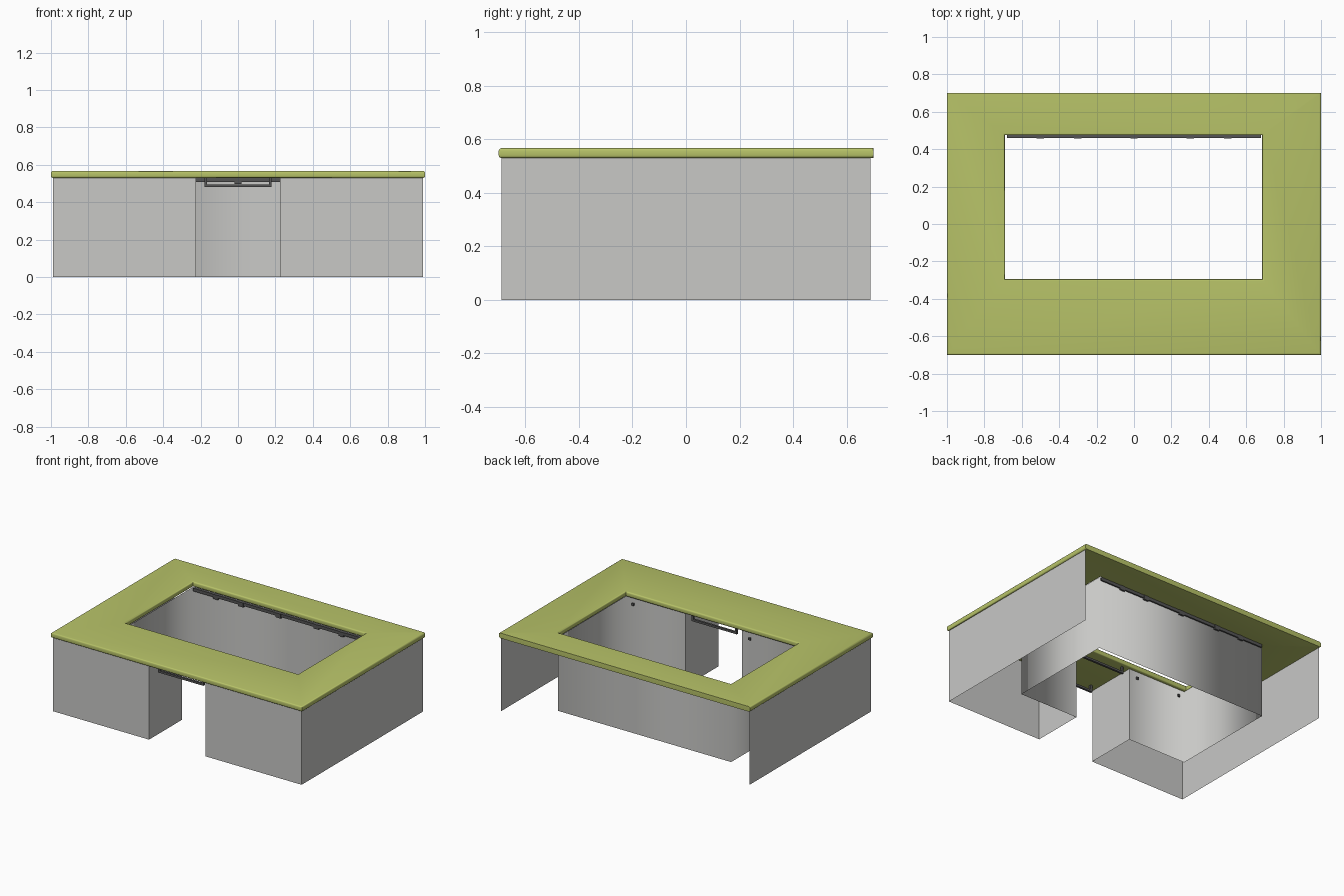
import bpy, bmesh

if "Cube" in bpy.data.objects:
    bpy.data.objects.remove(bpy.data.objects["Cube"])


def material(name, rgb):
    m = bpy.data.materials.new(name)
    m.diffuse_color = (*rgb, 1)
    m.use_nodes = True
    m.node_tree.nodes["Principled BSDF"].inputs["Base Color"].default_value = m.diffuse_color
    return m


GREEN = material("olive_green", (0.48, 0.55, 0.14))
GREY = material("light_grey", (0.58, 0.58, 0.565))
DARK = material("dark_grey", (0.09, 0.09, 0.09))


def finish(bm, name, mat):
    me = bpy.data.meshes.new(name)
    bm.to_mesh(me)
    bm.free()
    ob = bpy.data.objects.new(name, me)
    bpy.context.collection.objects.link(ob)
    me.materials.append(mat)
    return ob


def sheet(name, path, top, smooth=False):
    """Upright thin panel following a floor path."""
    bm = bmesh.new()
    low = [bm.verts.new((x, y, 0)) for x, y in path]
    high = [bm.verts.new((x, y, top)) for x, y in path]
    for i in range(len(path) - 1):
        f = bm.faces.new((low[i], low[i + 1], high[i + 1], high[i]))
        f.smooth = smooth
    return finish(bm, name, GREY)


def box(name, x0, x1, y0, y1, z0, z1):
    bm = bmesh.new()
    bmesh.ops.create_cube(bm, size=1)
    for v in bm.verts:
        v.co.x = x0 if v.co.x < 0 else x1
        v.co.y = y0 if v.co.y < 0 else y1
        v.co.z = z0 if v.co.z < 0 else z1
    return finish(bm, name, DARK)


Z0, Z1 = 0.53, 0.567

# counter top: rectangular ring, rounded everywhere except along the back
bm = bmesh.new()
outer = [(-1, -0.7), (1, -0.7), (1, 0.7), (-1, 0.7)]
inner = [(-0.69, -0.295), (0.685, -0.295), (0.685, 0.475), (-0.69, 0.475)]
ring = {(k, z): [bm.verts.new((x, y, z)) for x, y in pts]
        for k, pts in (("o", outer), ("i", inner)) for z in (Z0, Z1)}
for i in range(4):
    j = (i + 1) % 4
    ol, oh, il, ih = (ring[k] for k in (("o", Z0), ("o", Z1), ("i", Z0), ("i", Z1)))
    bm.faces.new((oh[i], oh[j], ih[j], ih[i]))
    bm.faces.new((ol[j], ol[i], il[i], il[j]))
    bm.faces.new((ol[i], ol[j], oh[j], oh[i]))
    bm.faces.new((il[j], il[i], ih[i], ih[j]))
bm.normal_update()
edges = []
for e in bm.edges:
    a, b = (v.co for v in e.verts)
    flat = abs(a.z - b.z) < 1e-5
    straight = abs(a.x - b.x) < 1e-5 or abs(a.y - b.y) < 1e-5
    back = a.y > 0.69 and b.y > 0.69
    if flat and straight and not back:
        edges.append(e)
bmesh.ops.bevel(bm, geom=edges, offset=0.01, segments=3, profile=0.5, affect='EDGES')
top = finish(bm, "counter_top", GREEN)
bpy.context.view_layer.objects.active = top
top.select_set(True)
bpy.ops.object.shade_smooth_by_angle(angle=0.6)

# outer shells, each a knee side, a front panel and a side panel
for s, side in ((-1, "left"), (1, "right")):
    sheet(side + "_outer_panels",
          [(s * 0.225, -0.315), (s * 0.225, -0.69), (s * 0.99, -0.69), (s * 0.99, 0.69)], Z0)

# inner wall wrapping the opening, softly shaded over its corners
sheet("inner_wall", [(-0.225, -0.315), (-0.69, -0.315), (-0.69, 0.472),
                     (0.69, 0.472), (0.69, -0.315), (0.225, -0.315)], Z0, True)

# U-shaped brackets under the top, in front of and behind the knee space
for y, where in ((-0.65, "front"), (-0.335, "rear")):
    box(where + "_bracket_bar", -0.18, 0.18, y, y + 0.015, 0.48, 0.495)
    for s in (-1, 1):
        box(where + "_bracket_post", min(s * 0.165, s * 0.18), max(s * 0.165, s * 0.18),
            y, y + 0.015, 0.495, Z0)

# support rail and clips along the top of the back wall
box("back_rail", -0.68, 0.68, 0.46, 0.482, 0.508, Z0)
for x in (-0.5, -0.3, 0.0, 0.3, 0.5):
    box("rail_clip", x - 0.02, x + 0.02, 0.457, 0.485, 0.498, Z0)

# small wall studs on the inside
for x in (-0.64, -0.29, 0.64):
    box("wall_stud", x - 0.008, x + 0.008, -0.318, -0.305, 0.473, 0.489)
